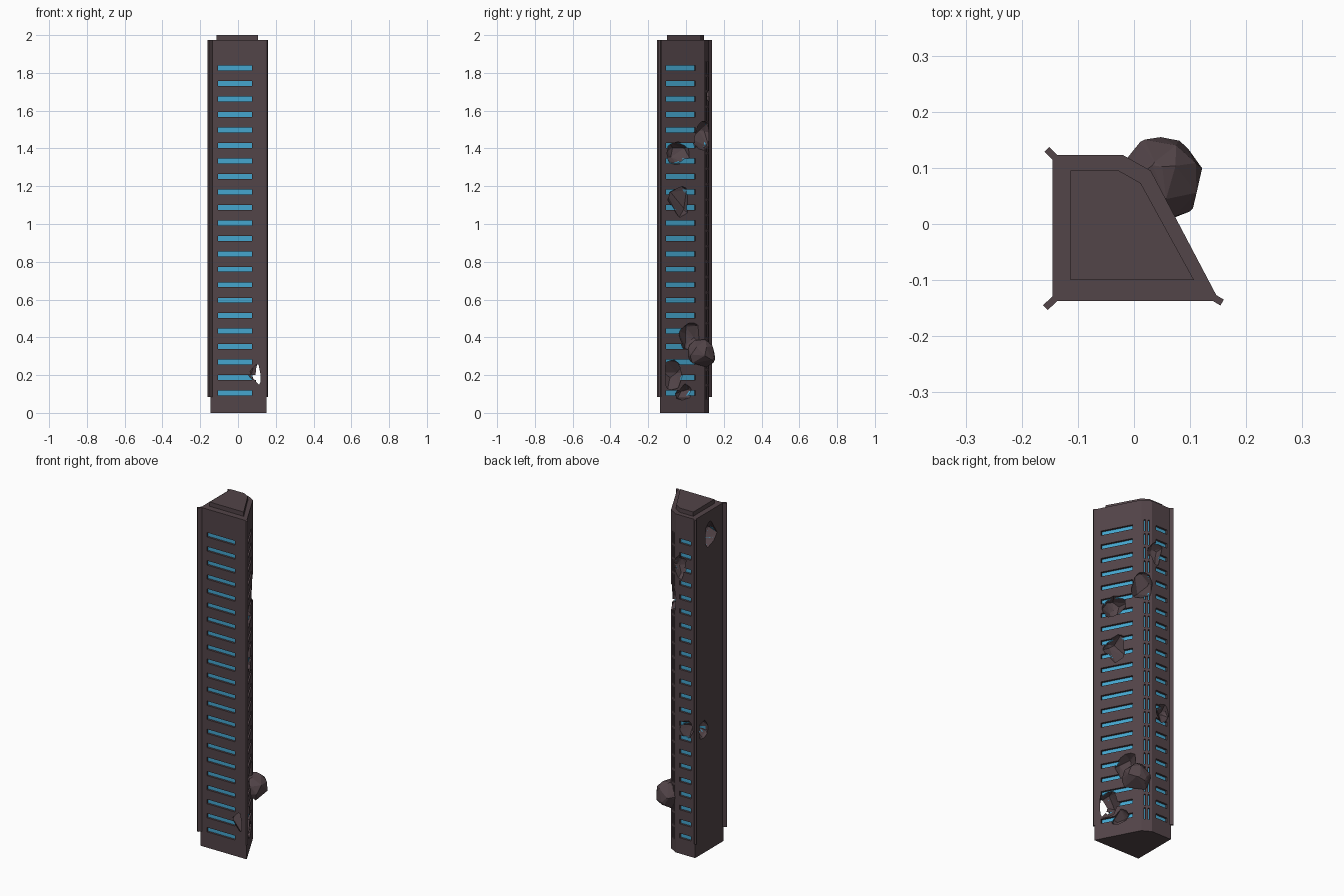
import bpy, bmesh, math, random
from mathutils import Vector, Matrix

if "Cube" in bpy.data.objects:
    bpy.data.objects.remove(bpy.data.objects["Cube"])

random.seed(7)


def material(name, color):
    m = bpy.data.materials.new(name)
    m.diffuse_color = color
    m.use_nodes = True
    m.node_tree.nodes["Principled BSDF"].inputs["Base Color"].default_value = m.diffuse_color
    return m


DARK = material("dark_shell", (0.085, 0.058, 0.065, 1))
GLOW = material("blue_glow", (0.06, 0.38, 0.62, 1))


def finish(bm, name, mat):
    bmesh.ops.recalc_face_normals(bm, faces=bm.faces)
    me = bpy.data.meshes.new(name)
    bm.to_mesh(me)
    bm.free()
    me.materials.append(mat)
    ob = bpy.data.objects.new(name, me)
    bpy.context.collection.objects.link(ob)
    return ob


def prism(name, pts, z0, z1):
    bm = bmesh.new()
    f = bm.faces.new([bm.verts.new((x, y, z0)) for x, y in pts])
    r = bmesh.ops.extrude_face_region(bm, geom=[f])
    top = [v for v in r["geom"] if isinstance(v, bmesh.types.BMVert)]
    bmesh.ops.translate(bm, verts=top, vec=(0, 0, z1 - z0))
    return finish(bm, name, DARK)


def wall_box(bm, p, q, z, h, d0, d1):
    """Box along wall segment p-q, between depths d0 and d1 (outward positive)."""
    p, q = Vector((*p, z)), Vector((*q, z))
    t = (q - p).normalized()
    n = Vector((t.y, -t.x, 0))
    rot = Matrix((t, n, Vector((0, 0, 1)))).transposed().to_4x4()
    mat = Matrix.Translation((p + q) / 2 + n * (d0 + d1) / 2) @ rot
    size = Matrix.Diagonal(((q - p).length, abs(d1 - d0), h, 1))
    bmesh.ops.create_cube(bm, size=1, matrix=mat @ size)


def rock(name, loc, size, points=26):
    bm = bmesh.new()
    for _ in range(points):
        v = Vector([random.gauss(0, 1) for _ in range(3)]).normalized()
        bm.verts.new([c + s * k for c, s, k in zip(loc, size, v)])
    r = bmesh.ops.convex_hull(bm, input=bm.verts)
    loose = {g for g in r["geom_interior"] + r["geom_unused"] if isinstance(g, bmesh.types.BMVert)}
    bmesh.ops.delete(bm, geom=list(loose), context="VERTS")
    return finish(bm, name, DARK)


def cut(ob, cutters):
    for c in cutters:
        m = ob.modifiers.new("cut", "BOOLEAN")
        m.operation, m.solver, m.object = "DIFFERENCE", "EXACT", c
    dg = bpy.context.evaluated_depsgraph_get()
    me = bpy.data.meshes.new_from_object(ob.evaluated_get(dg))
    ob.modifiers.clear()
    ob.data = me


# Column and stepped cap
FL, FR, BR, BM, BL = (-.145, -.137), (.152, -.137), (.03, .095), (-.02, .123), (-.145, .123)
body = prism("column", [FL, FR, BR, BM, BL], 0, 1.975)
prism("top_cap", [(-.113, -.1), (.107, -.1), (.012, .073), (-.027, .095), (-.113, .095)], 1.97, 2.0)


def on_slant(y):
    return (.03 + .526 * (.095 - y), y)


# Rows of vent slots with glowing bars behind them
slots, bars = bmesh.new(), bmesh.new()


def slot(p, q, z, h):
    wall_box(slots, p, q, z, h, .01, -.013)
    wall_box(bars, p, q, z, h, -.012, -.02)


bevel = [Vector(BR).lerp(Vector(BM), t) for t in (.26, .38, .62, .74)]
for i in range(22):
    z = .105 + i * 1.72 / 21
    slot((-.105, -.137), (.075, -.137), z, .026)
    slot(on_slant(-.105), on_slant(.05), z, .026)
    slot((-.045, .123), (-.12, .123), z, .026)
    for a, b in (bevel[:2], bevel[2:]):
        slot(a, b, z, .068)
# Glowing strips exposed inside the left wall's holes
for z in (.71, 1.79, 1.845):
    wall_box(bars, (-.145, .07), (-.145, -.08), z, .028, -.012, -.09)

slot_cutter = finish(slots, "slot_cutter", DARK)
glow = finish(bars, "glow_bars", GLOW)

# Broken craters: location and radii
craters = [
    ((*on_slant(-.04), 1.38), (.07, .07, .08)),
    ((.02, .085, 1.46), (.06, .06, .09)),
    ((*on_slant(-.035), 1.12), (.07, .07, .085)),
    ((*on_slant(.02), .41), (.06, .065, .085)),
    ((.10, -.085, .20), (.075, .075, .085)),
    ((*on_slant(-.01), .10), (.05, .05, .055)),
    ((-.145, -.02, 1.84), (.055, .065, .08)),
    ((-.15, .05, .72), (.045, .05, .055)),
    ((-.05, .123, 1.67), (.055, .055, .07)),
    ((-.095, .123, .735), (.05, .045, .055)),
]
crater_cutters = [rock("crater_cutter", l, s) for l, s in craters]
cut(body, [slot_cutter] + crater_cutters)
cut(glow, crater_cutters)
for c in [slot_cutter] + crater_cutters:
    bpy.data.objects.remove(c)

# Corner fins
for name, (x, y), (dx, dy) in (
    ("fin_front_left", FL, (-.013, -.012)),
    ("fin_back_left", BL, (-.010, .010)),
    ("fin_front_right", FR, (.005, -.003)),
):
    d = Vector((dx, dy))
    u = d.normalized() * .012
    s = Vector((-u.y, u.x)) * .5
    a, b = Vector((x, y)) - u, Vector((x, y)) + d
    prism(name, [a + s, a - s, b - s, b + s], .085, 1.975)

# Loose rock lodged in the slanted wall
rock("lodged_rock", (.05, .08, .31), (.074, .078, .083), 34)
